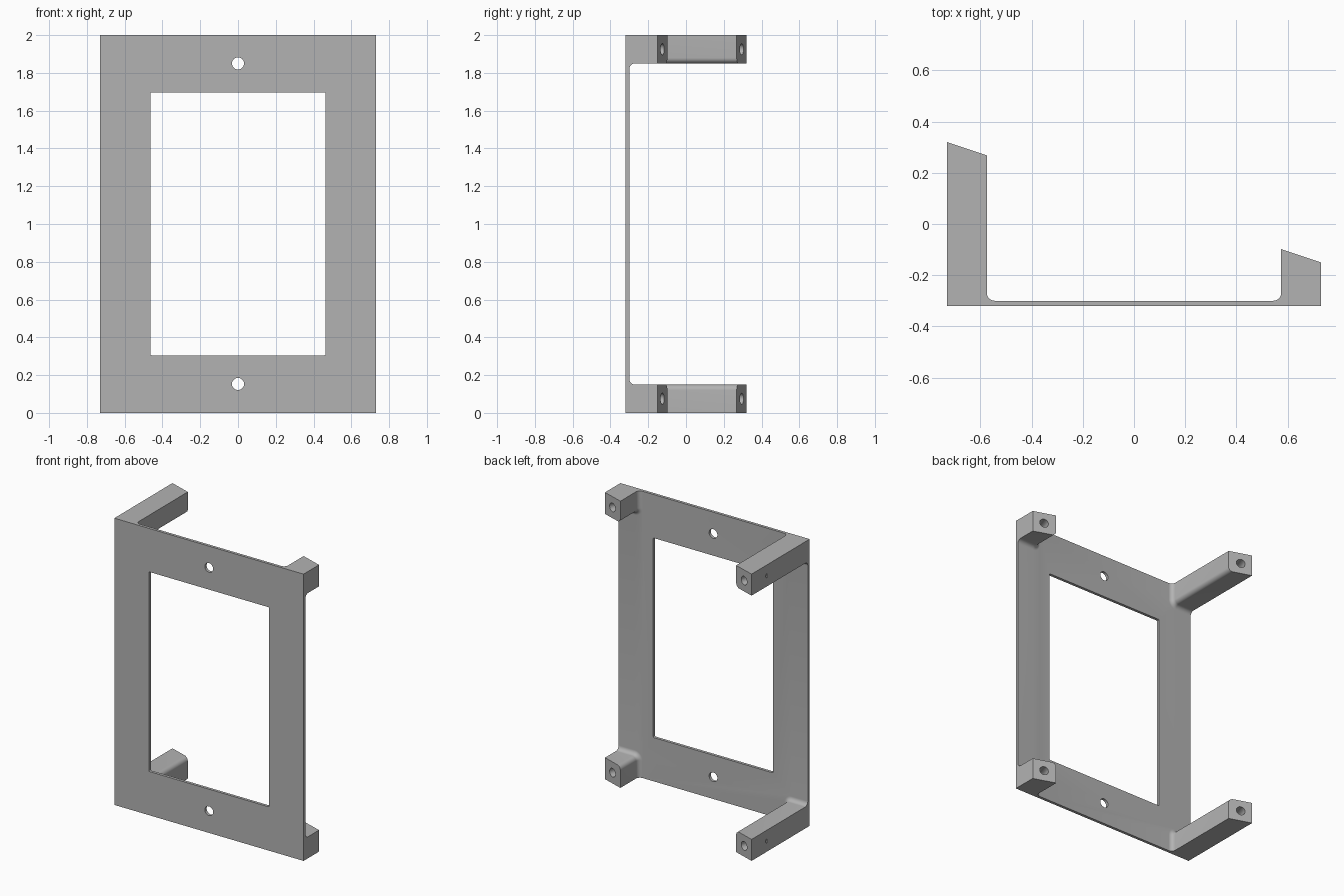
import bpy, bmesh, math
from mathutils import Matrix, Vector

cube = bpy.data.objects.get("Cube")
if cube:
    bpy.data.objects.remove(cube, do_unlink=True)

W, FRONT, BACK, H = 0.73, -0.32, -0.30, 2.0   # plate half width, faces, height
POST, TALL, FILLET = 0.155, 0.15, 0.03        # post section and blend radius

grey = bpy.data.materials.new("plain grey")
grey.use_nodes = True
colour = (0.45, 0.45, 0.45, 1)
grey.diffuse_color = colour
grey.node_tree.nodes["Principled BSDF"].inputs["Base Color"].default_value = colour


def finish(bm, name):
    bmesh.ops.recalc_face_normals(bm, faces=bm.faces)
    me = bpy.data.meshes.new(name)
    bm.to_mesh(me)
    bm.free()
    me.materials.append(grey)
    ob = bpy.data.objects.new(name, me)
    bpy.context.collection.objects.link(ob)
    return ob


def box(name, lo, hi, corner=0):
    lo, hi = Vector(lo), Vector(hi)
    bm = bmesh.new()
    bmesh.ops.create_cube(bm, size=1)
    for v in bm.verts:
        v.co = (lo + hi) / 2 + v.co * (hi - lo)
    if corner:
        edges = [e for e in bm.edges
                 if abs(e.verts[0].co.y - e.verts[1].co.y) > 0.01]
        bmesh.ops.bevel(bm, geom=edges, offset=corner, segments=3,
                        profile=0.5, affect='EDGES')
    return finish(bm, name)


def rod(name, start, end, radius):
    start, end = Vector(start), Vector(end)
    d = end - start
    m = Matrix.Translation((start + end) / 2) @ d.to_track_quat('Z', 'Y').to_matrix().to_4x4()
    bm = bmesh.new()
    bmesh.ops.create_cone(bm, cap_ends=True, segments=32, radius1=radius,
                          radius2=radius, depth=d.length, matrix=m)
    return finish(bm, name)


def combine(target, tool, operation):
    mod = target.modifiers.new("combine", 'BOOLEAN')
    mod.operation, mod.solver, mod.object = operation, 'EXACT', tool
    bpy.context.view_layer.objects.active = target
    bpy.ops.object.modifier_apply(modifier=mod.name)
    bpy.data.objects.remove(tool, do_unlink=True)


def post(side, top, end_y):
    """Lofted post: flared foot, rounded inner edge, slanted end."""
    def section(grow):
        a, h, r = POST + grow, TALL + grow, FILLET + grow
        arc = [(a - r + r * math.cos(t), h - r + r * math.sin(t))
               for t in (math.pi / 2 * i / 8 for i in range(9))]
        return [(0, 0), (a, 0)] + arc + [(0, h)]

    def place(u, w, y):
        return (side * (W - u), y, H - w if top else w)

    rings = [[place(u, w, BACK - 0.01) for u, w in section(FILLET)]]
    for i in range(9):
        t = math.pi / 2 * i / 8
        y = BACK + FILLET * (1 - math.cos(t))
        rings.append([place(u, w, y) for u, w in section(FILLET * (1 - math.sin(t)))])
    rings.append([place(u, w, end_y + side * u / 3) for u, w in section(0)])

    bm = bmesh.new()
    loops = [[bm.verts.new(p) for p in ring] for ring in rings]
    n = len(loops[0])
    for a, b in zip(loops, loops[1:]):
        for i in range(n):
            j = (i + 1) % n
            bm.faces.new((a[i], a[j], b[j], b[i]))
    bm.faces.new(loops[0])
    bm.faces.new(loops[-1])
    return finish(bm, "post")


# Face plate with its posts
frame = box("mounting_frame", (-W, FRONT, 0), (W, BACK, H))
corners = [(side, top, end_y) for side, end_y in ((-1, 0.32), (1, -0.15))
           for top in (False, True)]
for c in corners:
    combine(frame, post(*c), 'UNION')

# Window opening and the two plate holes
combine(frame, box("window_cutter", (-0.463, -0.5, 0.305), (0.463, 0, 1.697), 0.006),
        'DIFFERENCE')
for z in (0.153, 1.85):
    combine(frame, rod("hole_cutter", (0, -0.5, z), (0, 0, z), 0.032), 'DIFFERENCE')

# Blind screw holes drilled square to the slanted post ends
drill = Vector((1, 3, 0)).normalized()
for side, top, end_y in corners:
    mouth = Vector((side * (W - 0.075), end_y + side * 0.025, H - 0.075 if top else 0.075))
    combine(frame, rod("screw_cutter", mouth + drill * 0.1, mouth - drill * 0.16, 0.03),
            'DIFFERENCE')

bpy.ops.object.select_all(action='DESELECT')
frame.select_set(True)
bpy.context.view_layer.objects.active = frame
bpy.ops.object.shade_smooth_by_angle(angle=math.radians(30))
